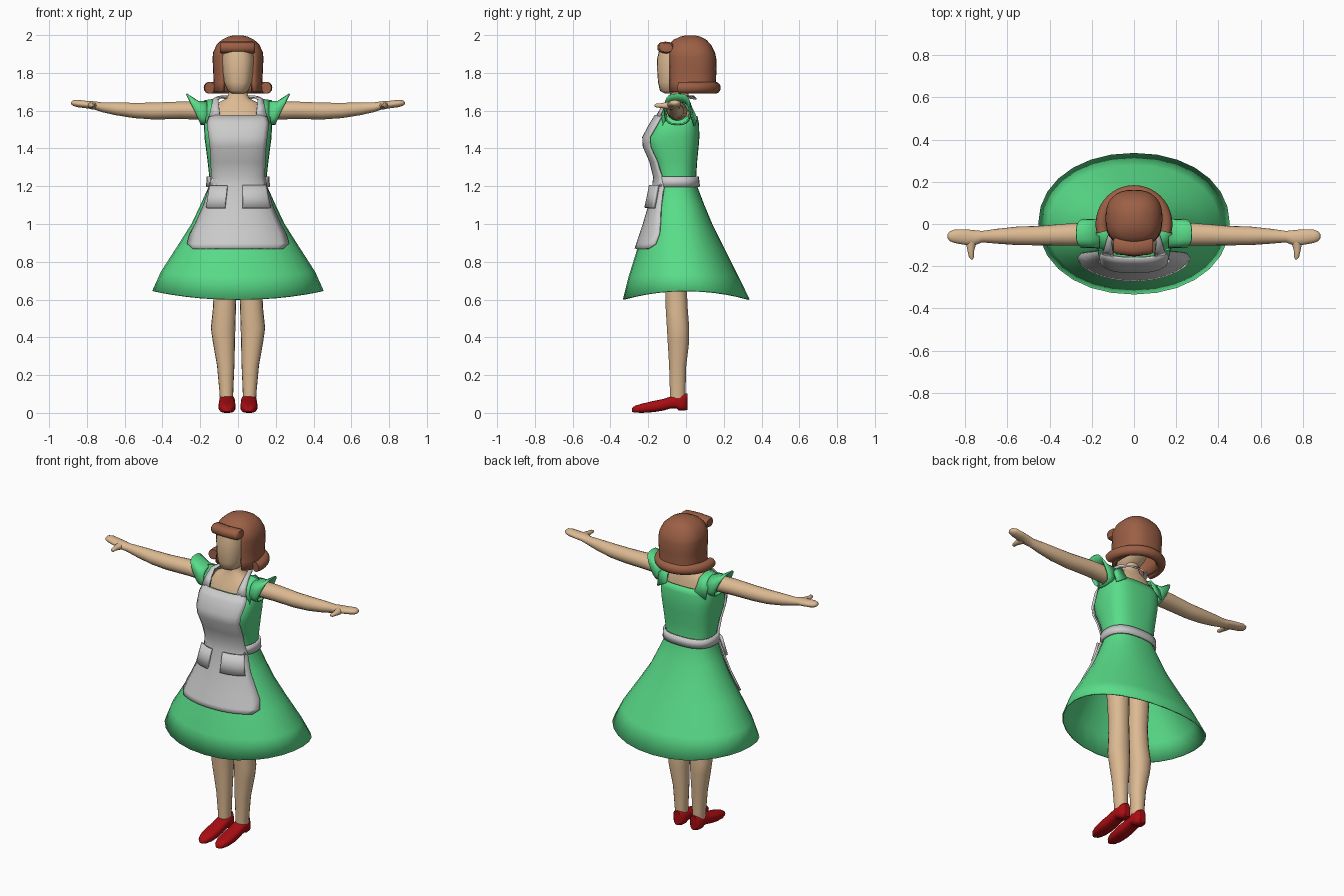
import bpy, bmesh, math
from mathutils import Vector as V


def material(name, rgb):
    m = bpy.data.materials.new(name)
    m.diffuse_color = (*rgb, 1)
    return m


GREEN = material("green_cloth", (0.10, 0.72, 0.25))
SKIN = material("skin", (0.72, 0.49, 0.29))
HAIR = material("brown_hair", (0.33, 0.115, 0.06))
RED = material("red_shoe", (0.40, 0.004, 0.006))


def finish(name, bm, mat=None, mirror=False, thick=0, offset=0, angle=50):
    bmesh.ops.recalc_face_normals(bm, faces=bm.faces)
    me = bpy.data.meshes.new(name)
    bm.to_mesh(me)
    bm.free()
    ob = bpy.data.objects.new(name, me)
    bpy.context.collection.objects.link(ob)
    if mat:
        me.materials.append(mat)
    if thick:
        s = ob.modifiers.new("thickness", 'SOLIDIFY')
        s.thickness, s.offset = thick, offset
    if mirror:
        ob.modifiers.new("mirror", 'MIRROR').use_clip = False
    bpy.ops.object.select_all(action='DESELECT')
    ob.select_set(True)
    bpy.context.view_layer.objects.active = ob
    bpy.ops.object.shade_smooth_by_angle(angle=math.radians(angle))
    return ob


def spow(a, p):
    return math.copysign(abs(a) ** (2 / p), a)


def skin_rings(rings, n=20, caps=True):
    """Rings are (centre, u, v, squareness[, side lift])."""
    bm = bmesh.new()
    loops = []
    for c, u, v, p, *lift in rings:
        loop = []
        for i in range(n):
            a = math.tau * i / n
            co = V(c) + V(u) * spow(math.cos(a), p) + V(v) * spow(math.sin(a), p)
            if lift:
                co.z += lift[0] * math.cos(a) ** 2
            loop.append(bm.verts.new(co))
        loops.append(loop)
    for a, b in zip(loops, loops[1:]):
        for i in range(n):
            j = (i + 1) % n
            bm.faces.new((a[i], a[j], b[j], b[i]))
    if caps:
        bm.faces.new(loops[0])
        bm.faces.new(loops[-1])
    return bm


def upright(rows, p=2.0, grow=0):
    """Rows are (z, half width, front y, back y[, squareness, lift])."""
    return [((0, (f + b) / 2, z), (w + grow, 0, 0), (0, (b - f) / 2 + grow, 0), *(rest or [p]))
            for z, w, f, b, *rest in rows]


def grid(lines):
    bm = bmesh.new()
    vs = [[bm.verts.new(c) for c in line] for line in lines]
    for a, b in zip(vs, vs[1:]):
        for i in range(len(a) - 1):
            bm.faces.new((a[i], a[i + 1], b[i + 1], b[i]))
    return bm


# Dress: flared skirt and fitted bodice
DRESS = [(0.60, .45, -.33, .333, 2.1, .045), (0.72, .405, -.30, .275, 2.1, .025),
         (0.88, .315, -.25, .195, 2.1, .005), (1.0, .242, -.21, .135, 2.2, 0),
         (1.1, .195, -.18, .093, 2.3, 0), (1.2, .150, -.16, .055, 2.5, 0),
         (1.25, .148, -.155, .05, 2.6, 0), (1.33, .157, -.175, .055, 2.8, 0),
         (1.41, .167, -.21, .063, 3, 0), (1.46, .174, -.213, .067, 3, 0),
         (1.53, .176, -.175, .065, 3, 0), (1.57, .16, -.147, .057, 3, 0)]
finish("dress", skin_rings(upright(DRESS), 28, False), GREEN, thick=.008)


def dress_row(z):
    for a, b in zip(DRESS, DRESS[1:]):
        if z <= b[0]:
            t = (z - a[0]) / (b[0] - a[0])
            return [p + (q - p) * t for p, q in zip(a, b)]
    return list(DRESS[-1])


def front_patch(name, rows, gap, thick):
    """Cloth lying on the dress front; rows are (z, left x, right x)."""
    lines = []
    for z, x0, x1 in rows:
        _, w, f, b, p, _ = dress_row(z)
        w, mid, line = w + gap, (f + b) / 2, []
        for i in range(15):
            x = x0 + (x1 - x0) * i / 14
            depth = max(0, 1 - min(1, abs(x) / w) ** p) ** (1 / p)
            line.append((x, mid - (mid - f + gap) * depth, z))
        lines.append(line)
    return finish(name, grid(lines), thick=thick)


# Apron with pockets, waistband and neck strap
APRON = [(0.87, .24), (0.895, .268), (0.95, .252), (1.0, .225), (1.1, .18), (1.2, .15), (1.25, .14),
         (1.33, .142), (1.41, .147), (1.46, .153), (1.53, .163), (1.575, .15)]
front_patch("apron", [(z, -w, w) for z, w in APRON], .014, .01)
front_patch("left_pocket", [(1.085, -.165, -.068), (1.14, -.157, -.062), (1.203, -.146, -.055)], .029, .016)
front_patch("right_pocket", [(1.085, .025, .17), (1.14, .025, .158), (1.205, .025, .146)], .029, .016)
band = [(z, *dress_row(z)[1:5]) for z in (1.197, 1.25)]
finish("waistband", skin_rings(upright(band, grow=.012), 28, False), thick=.012)
finish("neck_strap", grid([[(.095, -.155, 1.57), (.152, -.14, 1.57)],
                           [(.10, -.128, 1.615), (.142, -.12, 1.615)],
                           [(.105, -.085, 1.66), (.132, -.08, 1.66)],
                           [(.085, -.02, 1.675), (.105, -.005, 1.672)],
                           [(.05, .025, 1.675), (.06, .04, 1.665)],
                           [(0, .04, 1.675), (0, .055, 1.66)]]), mirror=True, thick=.01)

# Shoulder pieces and flared cap sleeves
finish("dress_shoulder", grid([[(.10, -.145, 1.56), (.168, -.12, 1.52)],
                               [(.108, -.11, 1.63), (.172, -.1, 1.60)],
                               [(.115, -.045, 1.66), (.178, -.045, 1.65)],
                               [(.108, .02, 1.635), (.172, .02, 1.60)],
                               [(.10, .055, 1.56), (.168, .045, 1.52)]]), GREEN, True, .01)
finish("cap_sleeve", skin_rings([((.163, -.045, 1.587), (0, .068, 0), (0, 0, .06), 2.6),
                                 ((.195, -.045, 1.588), (0, .064, 0), (.016, 0, .06), 2.8),
                                 ((.235, -.045, 1.608), (0, .066, 0), (.038, 0, .08), 3)], 20, False),
       GREEN, True, .008)

# Upper body and neck
finish("chest_and_neck", skin_rings(upright([
    (1.45, .15, -.16, .05), (1.55, .15, -.14, .045), (1.60, .14, -.122, .035), (1.64, .11, -.10, .025),
    (1.665, .06, -.092, .015), (1.70, .046, -.082, .012), (1.78, .046, -.08, .02)], 2.4), 24), SKIN)

# Arms with mitten hands and thumbs
ARM = [(.12, -.045, 1.59, .05, .05), (.2, -.047, 1.60, .055, .048), (.3, -.05, 1.602, .053, .047),
       (.45, -.055, 1.598, .046, .045), (.55, -.056, 1.601, .044, .041), (.65, -.058, 1.61, .035, .034),
       (.72, -.06, 1.618, .027, .026), (.76, -.066, 1.628, .037, .022), (.80, -.062, 1.632, .037, .02),
       (.85, -.058, 1.638, .032, .02), (.873, -.058, 1.64, .023, .015), (.883, -.058, 1.64, .01, .006)]
finish("arm", skin_rings([((x, y, z), (0, a, 0), (0, 0, b), 2) for x, y, z, a, b in ARM], 18), SKIN, True)
finish("thumb", skin_rings([((x, y, 1.627), (r, 0, 0), (0, 0, r * .85), 2) for x, y, r in
                            [(.765, -.07, .026), (.772, -.10, .022), (.773, -.135, .014),
                             (.77, -.157, .012), (.768, -.167, .005)]], 12), SKIN, True)

# Legs
LEG = [(.04, .06, -.045, .034, .04), (.12, .062, -.044, .037, .042), (.25, .065, -.044, .046, .046),
       (.38, .075, -.040, .059, .058), (.45, .079, -.042, .065, .060), (.55, .072, -.049, .061, .059),
       (.66, .070, -.053, .058, .058), (.9, .075, -.055, .066, .066), (1.1, .075, -.055, .068, .068)]
finish("leg", skin_rings([((x, y, z), (a, 0, 0), (0, b, 0), 2.2) for z, x, y, a, b in LEG], 18), SKIN, True)

# Shoes: (y, bottom, top, half width)
SHOE = [(-.286, .006, .026, .014), (-.27, .001, .038, .029), (-.23, 0, .05, .042), (-.17, .004, .064, .046),
        (-.12, .012, .074, .044), (-.085, .022, .086, .042), (-.05, .024, .095, .042),
        (-.04, .013, .096, .042), (-.01, .012, .102, .038), (.008, .016, .104, .022)]
finish("shoe", skin_rings([((.058, y, (a + b) / 2), (w, 0, 0), (0, 0, (b - a) / 2), 2.8)
                           for y, a, b, w in SHOE], 18), RED, True)

# Head
finish("head", skin_rings(upright([
    (1.69, .03, -.11, -.03), (1.705, .055, -.138, 0), (1.75, .074, -.148, .06), (1.80, .084, -.152, .10),
    (1.87, .09, -.154, .115), (1.93, .085, -.14, .11), (1.955, .05, -.09, .08)], 2.5), 24), SKIN)

# Hair shell, opened in front of the face
hair = skin_rings(upright([
    (1.70, .138, -.107, .163), (1.75, .129, -.105, .158), (1.82, .132, -.106, .162), (1.88, .135, -.107, .16),
    (1.91, .131, -.106, .153), (1.95, .113, -.09, .132), (1.975, .086, -.067, .108),
    (1.992, .052, -.03, .075), (1.999, .02, 0, .045)], 2.5), 32)
hole = [f for f in hair.faces if len(f.verts) > 4 and f.calc_center_median().z < 1.8 or
        f.calc_center_median().y < -.05 and abs(f.calc_center_median().x) < .088
        and f.calc_center_median().z < 1.91]
bmesh.ops.delete(hair, geom=hole, context='FACES')
finish("hair", hair, HAIR, thick=.024, offset=-1)

# Flipped curl around the lower edge of the hair
curl = []
for i in range(25):
    t = math.radians(-14 + 208 * i / 24)
    d = V((math.cos(t), math.sin(t), 0))
    curl.append(((.153 * d.x, .155 * d.y, 1.721), d * .029, (0, 0, .031), 2))
finish("hair_curl", skin_rings(curl, 14), HAIR)

# Rolled fringe
finish("fringe", skin_rings([((x, -.112 + abs(x) * .1, 1.934), (0, r * 1.3, 0), (0, 0, r), 2.3) for x, r in
                             [(-.096, .024), (-.085, .031), (0, .031), (.08, .031), (.09, .024)]], 16), HAIR)
